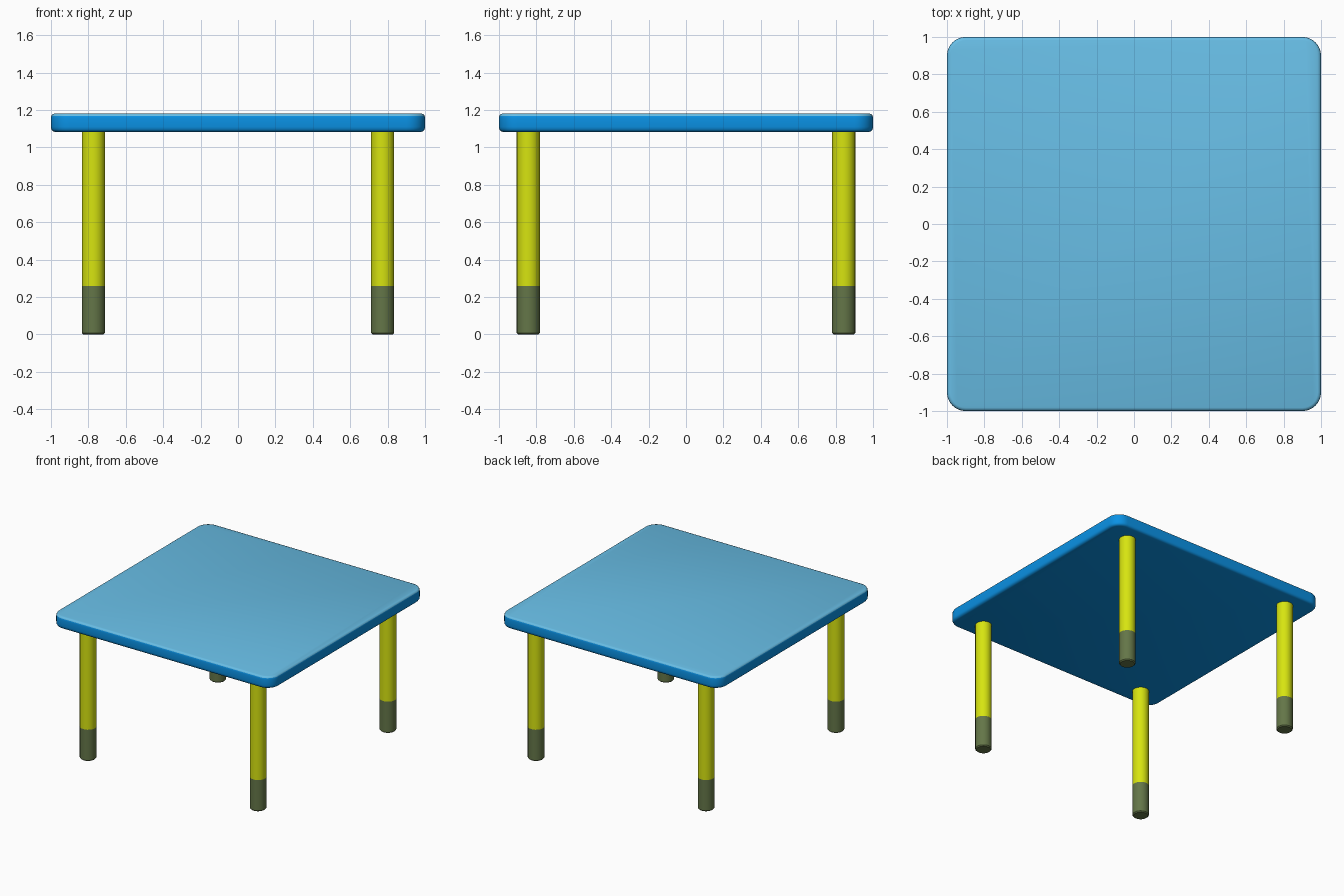
import bpy, bmesh, math

if "Cube" in bpy.data.objects:
    bpy.data.objects.remove(bpy.data.objects["Cube"])


def material(name, rgb):
    m = bpy.data.materials.new(name)
    lin = [(c / 255 / 12.92 if c < 11 else ((c / 255 + 0.055) / 1.055) ** 2.4) for c in rgb]
    m.diffuse_color = (*lin, 1)
    m.use_nodes = True
    m.node_tree.nodes["Principled BSDF"].inputs["Base Color"].default_value = m.diffuse_color
    return m


TOP = material("light blue", (104, 190, 230))
EDGE = material("blue", (10, 145, 228))
LEG = material("yellow green", (215, 228, 16))
FOOT = material("olive grey", (100, 118, 72))


def stack(name, rings, mats, rule=None):
    """Skin a list of equal-length point rings and cap both ends."""
    bm = bmesh.new()
    loops = [[bm.verts.new(p) for p in r] for r in rings]
    n = len(loops[0])
    for a, b in zip(loops, loops[1:]):
        for i in range(n):
            j = (i + 1) % n
            bm.faces.new((a[i], a[j], b[j], b[i]))
    bm.faces.new(loops[0][::-1])
    bm.faces.new(loops[-1])
    bm.normal_update()
    if rule:
        for f in bm.faces:
            f.material_index = rule(f)
    me = bpy.data.meshes.new(name)
    bm.to_mesh(me)
    bm.free()
    for m in mats:
        me.materials.append(m)
    ob = bpy.data.objects.new(name, me)
    bpy.context.collection.objects.link(ob)
    bpy.ops.object.select_all(action='DESELECT')
    bpy.context.view_layer.objects.active = ob
    ob.select_set(True)
    bpy.ops.object.shade_smooth_by_angle(angle=math.radians(40))
    return ob


def rounded_square(half, radius, z, seg=8):
    pts = []
    for q in range(4):
        cx = (half - radius) * (1 if q in (0, 3) else -1)
        cy = (half - radius) * (1 if q in (0, 1) else -1)
        for k in range(seg + 1):
            a = math.pi / 2 * (q + k / seg)
            pts.append((cx + radius * math.cos(a), cy + radius * math.sin(a), z))
    return pts


def circle(x, y, r, z, n=24):
    return [(x + r * math.cos(2 * math.pi * i / n), y + r * math.sin(2 * math.pi * i / n), z)
            for i in range(n)]


# Tabletop: rounded square slab with softened edges, light upper surface
profile = [(0.022, 1.083), (0.009, 1.087), (0.002, 1.097), (0, 1.11),
           (0, 1.158), (0.002, 1.169), (0.007, 1.177), (0.018, 1.181)]
stack("tabletop", [rounded_square(1 - d, 0.1 - d, z) for d, z in profile], [EDGE, TOP],
      lambda f: 1 if f.normal.z > 0.45 else 0)

# Legs with separate foot sleeves
R = 0.062
for sx, side in ((-1, "left"), (1, "right")):
    for sy, end in ((-1, "front"), (1, "back")):
        x, y = 0.773 * sx, 0.843 * sy
        stack(f"{end}_{side}_leg", [circle(x, y, R, 0.26), circle(x, y, R, 1.09)], [LEG])
        stack(f"{end}_{side}_foot", [circle(x, y, R - 0.008, 0), circle(x, y, R, 0.008),
                                     circle(x, y, R, 0.26)], [FOOT])
